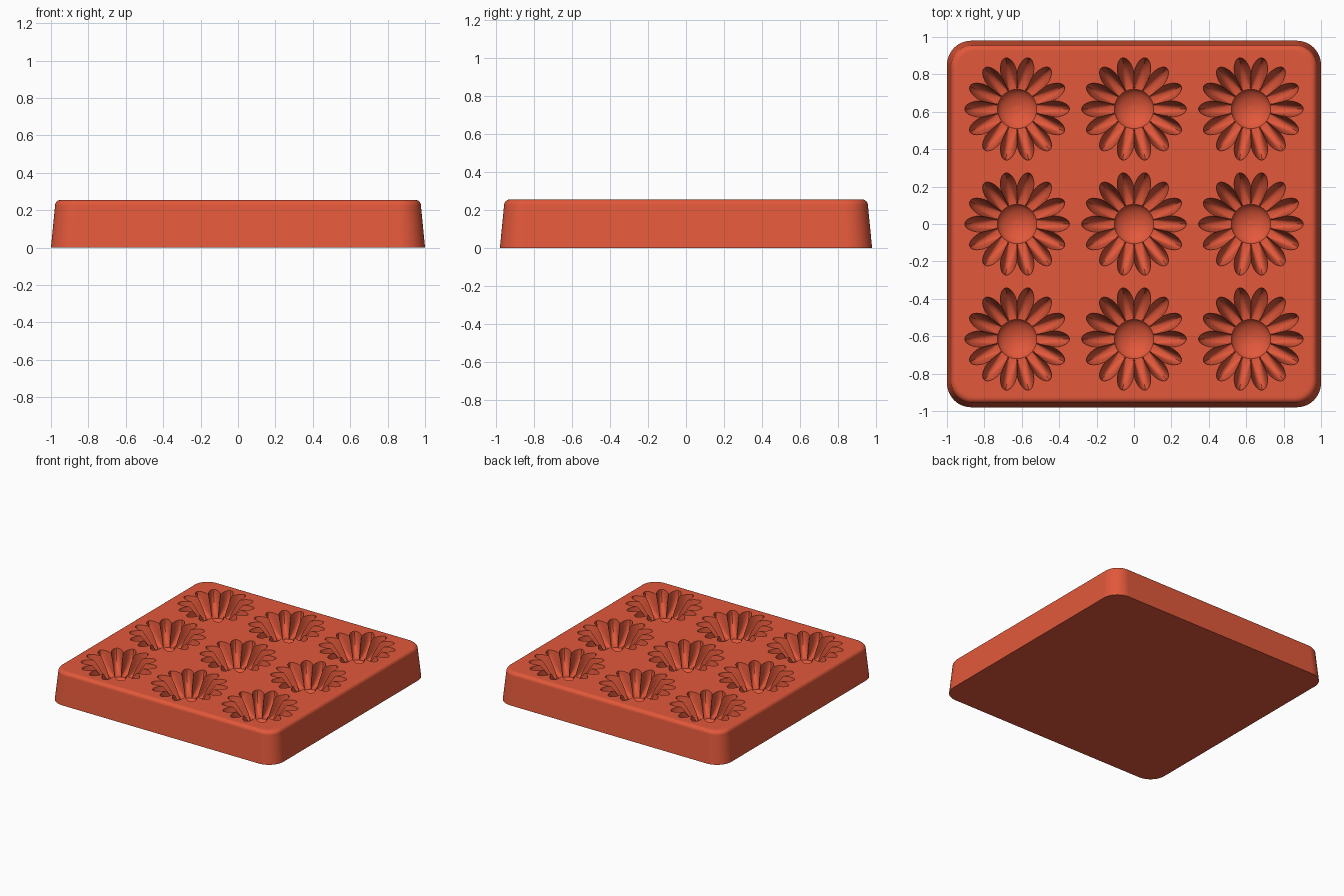
import bpy, bmesh
from math import sin, cos, pi, sqrt, radians

cube = bpy.data.objects.get("Cube")
if cube:
    bpy.data.objects.remove(cube, do_unlink=True)

HALF_X, HALF_Y, TOP = 1.0, 0.98, 0.255
PETALS, STEPS = 14, 12
SPACING_X, SPACING_Y = 0.625, 0.615
RIM_DEPTH, BOWL_DEPTH, BOWL_R = 0.15, 0.2, 0.105

red = bpy.data.materials.new("silicone_red")
red.use_nodes = True
colour = (0.76, 0.098, 0.043, 1)
red.diffuse_color = colour
red.node_tree.nodes["Principled BSDF"].inputs["Base Color"].default_value = colour


def loft(bm, rings):
    """Skin closed rings, listed bottom to top, and cap both ends."""
    loops = [[bm.verts.new(p) for p in ring] for ring in rings]
    n = len(loops[0])
    for a, b in zip(loops, loops[1:]):
        for i in range(n):
            j = (i + 1) % n
            bm.faces.new((a[i], a[j], b[j], b[i]))
    bm.faces.new(loops[0][::-1])
    bm.faces.new(loops[-1])


def make_object(name, bm):
    bmesh.ops.recalc_face_normals(bm, faces=bm.faces)
    mesh = bpy.data.meshes.new(name)
    bm.to_mesh(mesh)
    bm.free()
    mesh.materials.append(red)
    obj = bpy.data.objects.new(name, mesh)
    bpy.context.collection.objects.link(obj)
    return obj


def rounded_rect(inset, z, radius=0.13, steps=12):
    r = radius - inset * 0.6
    points = []
    for k, (sx, sy) in enumerate([(1, 1), (-1, 1), (-1, -1), (1, -1)]):
        for s in range(steps + 1):
            a = (k + s / steps) * pi / 2
            points.append((sx * (HALF_X - inset - r) + r * cos(a),
                           sy * (HALF_Y - inset - r) + r * sin(a), z))
    return points


# Tray block: tapered sides and a rounded top edge
bevel = 0.03
body_rings = [rounded_rect(0, 0), rounded_rect(0.022, TOP - bevel)]
for i in range(1, 7):
    a = i / 6 * pi / 2
    body_rings.append(rounded_rect(0.022 + bevel * (1 - cos(a)),
                                   TOP - bevel + bevel * sin(a)))
body_rings.append(rounded_rect(0.06, TOP))
bm = bmesh.new()
loft(bm, body_rings)
tray = make_object("mould_tray", bm)


def flower_ring(cx, cy, s, z):
    """Petalled outline at depth fraction s (0 at the top, 1 at the bowl rim)."""
    tip = BOWL_R + 0.175 * sqrt(max(0, 1 - s ** 2.2))
    valley = BOWL_R + 0.09 * (1 - s) ** 1.4
    count = PETALS * STEPS
    ring = []
    for i in range(count):
        a = 2 * pi * i / count
        r = valley + (tip - valley) * abs(cos(a * PETALS / 2)) ** 0.8
        ring.append((cx + r * cos(a), cy + r * sin(a), z))
    return ring


def bowl_ring(cx, cy, f):
    """Ring of the round bowl, f running from 0 at the rim to 1 at the bottom."""
    r = BOWL_R * cos(f * pi / 2)
    z = TOP - RIM_DEPTH - (BOWL_DEPTH - RIM_DEPTH) * sin(f * pi / 2) ** 1.3
    count = PETALS * STEPS
    return [(cx + r * cos(2 * pi * i / count),
             cy + r * sin(2 * pi * i / count), z) for i in range(count)]


# Nine flower cavities
bm = bmesh.new()
levels = 12
for row in (-1, 0, 1):
    for col in (-1, 0, 1):
        cx, cy = col * SPACING_X, row * SPACING_Y
        rings = [bowl_ring(cx, cy, f / 6) for f in (5.6, 5, 4, 3, 2, 1)]
        for i in range(levels, -1, -1):
            s = sin(i / levels * pi / 2)
            rings.append(flower_ring(cx, cy, s, TOP - RIM_DEPTH * s))
        rings.append(flower_ring(cx, cy, 0, TOP + 0.03))
        loft(bm, rings)
cutter = make_object("flower_cutter", bm)
cutter.hide_render = True

# Carve the cavities, then shade
cut = tray.modifiers.new("cavities", 'BOOLEAN')
cut.operation, cut.solver, cut.object = 'DIFFERENCE', 'EXACT', cutter
bpy.ops.object.select_all(action='DESELECT')
tray.select_set(True)
bpy.context.view_layer.objects.active = tray
bpy.ops.object.modifier_apply(modifier=cut.name)
bpy.data.objects.remove(cutter, do_unlink=True)
bpy.ops.object.shade_smooth_by_angle(angle=radians(28))
weighted = tray.modifiers.new("weighted_normals", 'WEIGHTED_NORMAL')
weighted.keep_sharp = True
